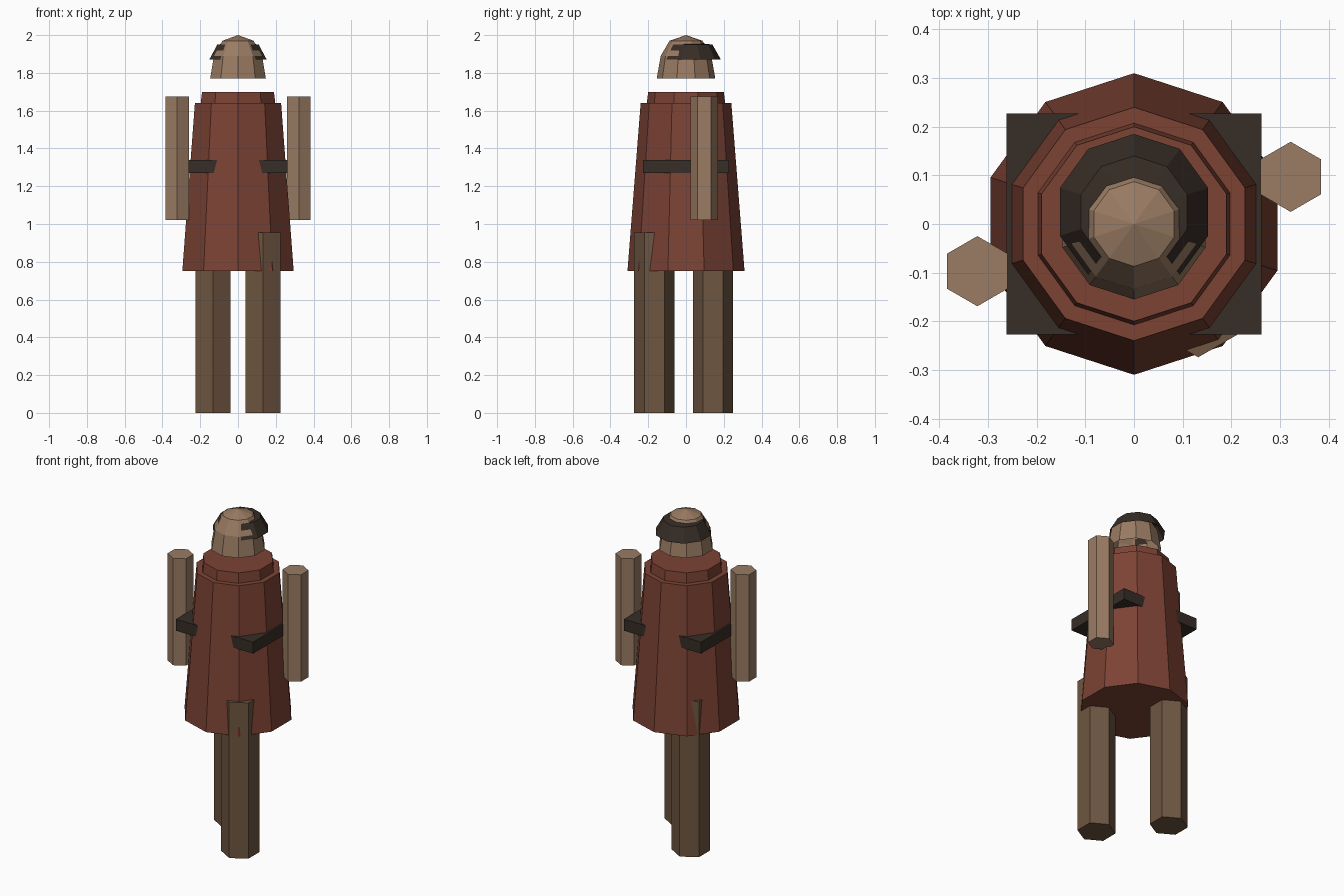
import bpy, bmesh
from math import sin, cos, tau

if "Cube" in bpy.data.objects:
    bpy.data.objects.remove(bpy.data.objects["Cube"])


def material(name, rgb):
    m = bpy.data.materials.new(name)
    m.diffuse_color = (*rgb, 1)
    m.use_nodes = True
    m.node_tree.nodes["Principled BSDF"].inputs["Base Color"].default_value = m.diffuse_color
    return m


ROBE = material("red_cloth", (0.20, 0.055, 0.034))
SKIN = material("tan", (0.32, 0.20, 0.125))
LEG = material("brown", (0.155, 0.092, 0.052))
DARK = material("dark_brown", (0.038, 0.026, 0.019))


def loft(name, profile, sides, center, mat, caps=(True, True), skip=0):
    """Stack of rings (radius, z) with a corner facing -y; skip leaves a gap at the front."""
    bm = bmesh.new()
    cx, cy = center
    rings = []
    for r, z in profile:
        if r == 0:
            rings.append([bm.verts.new((cx, cy, z))] * sides)
        else:
            rings.append([bm.verts.new((cx + r * sin(tau * i / sides),
                                        cy - r * cos(tau * i / sides), z))
                          for i in range(sides)])
    for a, b in zip(rings, rings[1:]):
        for i in range(skip, sides - skip):
            j = (i + 1) % sides
            corners = list(dict.fromkeys((a[i], a[j], b[j], b[i])))
            bm.faces.new(corners)
    if caps[0]:
        bm.faces.new(rings[0][::-1])
    if caps[1]:
        bm.faces.new(rings[-1])
    loose = [v for v in bm.verts if not v.link_faces]
    bmesh.ops.delete(bm, geom=loose, context='VERTS')
    me = bpy.data.meshes.new(name)
    bm.to_mesh(me)
    bm.free()
    ob = bpy.data.objects.new(name, me)
    me.materials.append(mat)
    bpy.context.collection.objects.link(ob)
    return ob


# Robe and collar
loft("robe", [(0.31, 0.75), (0.24, 1.64)], 10, (0, 0), ROBE)
loft("collar", [(0.21, 1.62), (0.20, 1.70)], 10, (0, 0), ROBE)

# Square belt whose corners poke out of the robe
bpy.ops.mesh.primitive_cube_add(size=1, location=(0, 0, 1.305))
belt = bpy.context.object
belt.name = "belt"
belt.scale = (0.525, 0.455, 0.07)
belt.data.materials.append(DARK)

# Hexagonal limbs, staggered front to back
for side, s in (("left", -1), ("right", 1)):
    loft(side + "_arm", [(0.072, 1.02), (0.072, 1.675)], 6, (s * 0.322, s * 0.097), SKIN)
    loft(side + "_leg", [(0.107, 0), (0.107, 0.955)], 6,
         (s * 0.132, -0.167 if s > 0 else 0.143), LEG)

# Head dome, open below
loft("head", [(0.155, 1.77), (0.134, 1.89), (0.087, 1.97), (0, 2.0)], 10, (0, 0), SKIN,
     caps=(False, False))

# Hair band, open over the face
loft("hair", [(0.16, 1.87), (0.115, 1.95), (0.07, 1.955)], 10, (0, 0.025), DARK,
     caps=(False, False), skip=1)
